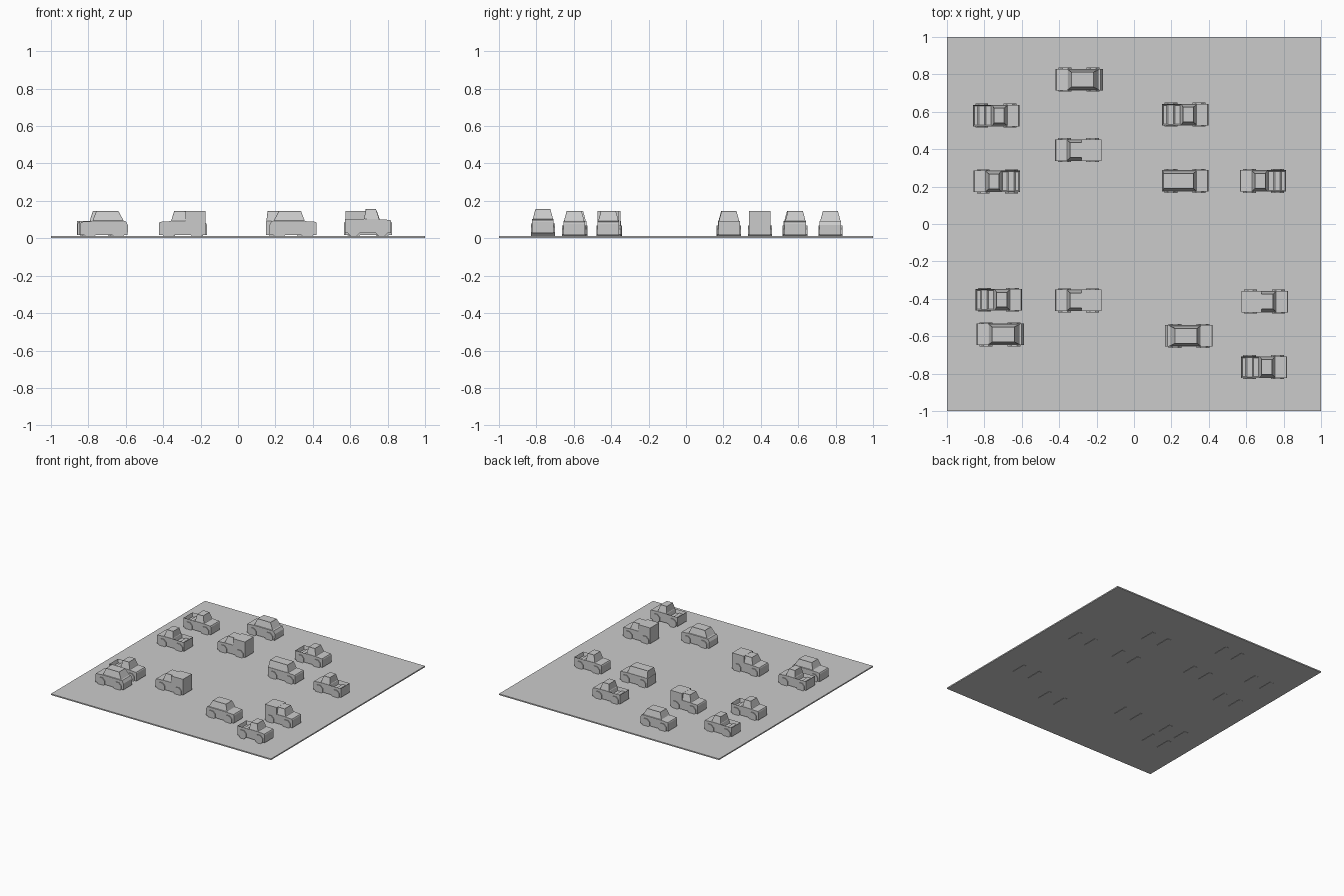
import bpy, bmesh
from mathutils import Matrix

cube = bpy.data.objects.get("Cube")
if cube:
    bpy.data.objects.remove(cube, do_unlink=True)

grey = bpy.data.materials.new("plain grey")
grey.use_nodes = True
grey.diffuse_color = (0.6, 0.6, 0.6, 1)
grey.node_tree.nodes["Principled BSDF"].inputs["Base Color"].default_value = (0.6, 0.6, 0.6, 1)

WIDTH = 0.115
BELT = 0.092   # top of the lower body
ROOF = 0.146


def finish(bm, name, place=Matrix()):
    bmesh.ops.recalc_face_normals(bm, faces=bm.faces)
    mesh = bpy.data.meshes.new(name)
    bm.to_mesh(mesh)
    bm.free()
    mesh.materials.append(grey)
    obj = bpy.data.objects.new(name, mesh)
    obj.matrix_world = place
    bpy.context.collection.objects.link(obj)


def block(x0, x1, width, z0, z1, top=None):
    """Box along x; top = (x0, x1, width) tapers the upper face."""
    bm = bmesh.new()
    t0, t1, tw = top or (x0, x1, width)
    bmesh.ops.create_cube(bm, size=1)
    for v in bm.verts:
        low = v.co.z < 0
        a, b, w = (x0, x1, width) if low else (t0, t1, tw)
        v.co = (a if v.co.x < 0 else b, v.co.y * w, z0 if low else z1)
    bm.normal_update()
    return bm


def sink(bm, faces, border, depth):
    """Inset each face and push it inwards."""
    bmesh.ops.inset_individual(bm, faces=faces, thickness=border, depth=-depth)


def cabin(name, place, base, roof):
    bm = block(*base, WIDTH - 0.006, BELT, ROOF, (*roof, 0.08))
    sink(bm, [f for f in bm.faces if abs(f.normal.z) < 0.8], 0.005, 0.002)
    finish(bm, name, place)


def lower_body(name, place, bed=False, tail=False):
    # side outline extruded across the width
    back = [(-0.128, 0.018), (-0.13, 0.07), (-0.117, BELT)] if tail else [(-0.124, 0.018), (-0.124, BELT)]
    outline = back + [(0.058, BELT), (0.12, 0.088), (0.124, 0.08), (0.124, 0.018)]
    bm = bmesh.new()
    face = bm.faces.new([bm.verts.new((x, -WIDTH / 2, z)) for x, z in outline])
    side = bmesh.ops.extrude_face_region(bm, geom=[face])
    bmesh.ops.translate(bm, vec=(0, WIDTH, 0),
                        verts=[v for v in side["geom"] if isinstance(v, bmesh.types.BMVert)])
    bmesh.ops.recalc_face_normals(bm, faces=bm.faces)
    if bed:
        # split the deck behind the cab and sink the load bed
        bmesh.ops.bisect_plane(bm, geom=bm.verts[:] + bm.edges[:] + bm.faces[:],
                               plane_co=(-0.021, 0, 0), plane_no=(1, 0, 0))
        bm.normal_update()
        deck = [f for f in bm.faces if f.normal.z > 0.9 and f.calc_center_median().x < -0.03]
        sink(bm, deck, 0.011, 0.03)
    finish(bm, name, place)


def axle(name, place, x):
    # octagonal wheels joined into one full width roller
    bm = bmesh.new()
    turn = Matrix.Translation((x, 0, 0.035)) @ Matrix.Rotation(1.5708, 4, 'X') @ Matrix.Rotation(0.3927, 4, 'Z')
    bmesh.ops.create_cone(bm, cap_ends=True, segments=8, radius1=0.0375, radius2=0.0375,
                          depth=0.128, matrix=turn)
    finish(bm, name, place)


def car(kind, index, x, y, heading, lift=0):
    place = Matrix.Translation((x, y, lift)) @ Matrix.Diagonal((heading, heading, 1, 1))
    label = f"{kind}_{index}"
    lower_body(label + "_body", place, bed=kind == "pickup", tail=kind == "hatchback")
    for part, ax in (("_front_wheels", 0.073), ("_rear_wheels", -0.077)):
        axle(label + part, place, ax)
    base, roof = {
        "pickup": ((-0.021, 0.06), (-0.012, 0.043)),
        "van": ((-0.021, 0.06), (-0.018, 0.043)),
        "hatchback": ((-0.108, 0.06), (-0.078, 0.04)),
        "wagon": ((-0.122, 0.06), (-0.116, 0.043)),
    }[kind]
    cabin(label + "_cabin", place, base, roof)
    if kind == "van":
        finish(block(-0.124, -0.017, WIDTH, BELT, ROOF + 0.001), label + "_cargo_box", place)


# parking ground
finish(block(-1, 1, 2, 0.002, 0.012), "ground_plate")

# parked cars: kind, x, y, heading
CARS = [
    ("hatchback", -0.295, 0.772, -1), ("pickup", -0.737, 0.58, 1),
    ("pickup", 0.274, 0.585, 1), ("van", -0.298, 0.395, -1),
    ("pickup", -0.733, 0.228, -1), ("wagon", 0.274, 0.23, 1),
    ("pickup", 0.69, 0.23, -1), ("pickup", -0.723, -0.405, 1),
    ("van", -0.298, -0.408, -1), ("van", 0.7, -0.415, 1),
    ("hatchback", -0.718, -0.59, -1), ("hatchback", 0.297, -0.598, 1),
]
for i, spec in enumerate(CARS, 1):
    car(spec[0], i, *spec[1:])
car("pickup", 13, 0.695, -0.765, 1, lift=0.01)
